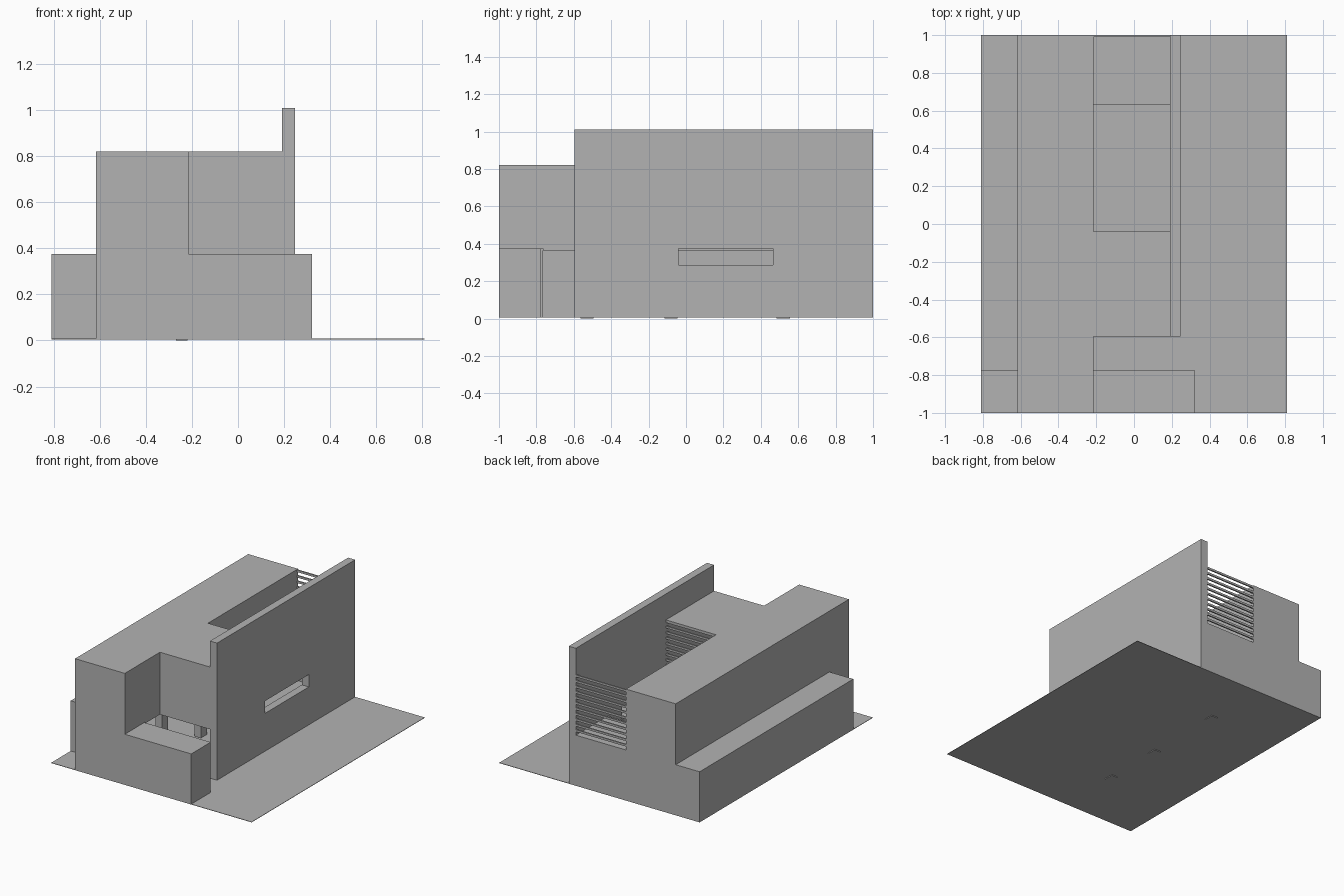
import bpy

cube = bpy.data.objects.get("Cube")
if cube:
    bpy.data.objects.remove(cube, do_unlink=True)

grey = bpy.data.materials.new("plain grey")
grey.use_nodes = True
color = (0.45, 0.45, 0.45, 1)
grey.diffuse_color = color
grey.node_tree.nodes["Principled BSDF"].inputs["Base Color"].default_value = color


def box(name, x, y, z):
    """Box spanning the given (low, high) ranges."""
    spans = (x, y, z)
    bpy.ops.mesh.primitive_cube_add(size=1, location=[(a + b) / 2 for a, b in spans])
    ob = bpy.context.object
    ob.name = name
    ob.scale = [b - a for a, b in spans]
    bpy.ops.object.transform_apply(location=False, rotation=False, scale=True)
    ob.data.materials.append(grey)
    return ob


# Shared levels and lines
GROUND, DECK, ROOF, TOP = 0.008, 0.375, 0.82, 1.01
WEST, UPPER_W, UPPER_E, WALL_W, WALL_E = -0.81, -0.617, -0.215, 0.19, 0.247
FRONT, PORCH, FACADE, COURT, VOID, BACK = -1, -0.775, -0.595, -0.04, 0.63, 1
T = 0.01
storey, slab = (GROUND, DECK), (DECK - T, DECK)

# Site and low front block
box("ground_plate", (WEST, -WEST), (FRONT, BACK), (GROUND - 0.003, GROUND))
box("front_block", (UPPER_W, 0.322), (FRONT, PORCH), storey)

# Open ground storey: outer walls and deck slabs around the courtyard
box("side_wall", (WEST, WEST + T), (PORCH, BACK), storey)
box("wing_front_wall", (WEST + T, UPPER_W), (PORCH, PORCH + T), storey)
box("back_wall", (WEST + T, WALL_W), (BACK - T, BACK), storey)
box("wing_deck", (WEST + T, UPPER_E), (PORCH + T, BACK - T), slab)
box("room_floor", (UPPER_E, WALL_W), (FACADE, COURT), slab)
box("terrace_floor", (UPPER_E, WALL_W), (VOID, BACK - T), slab)

# Columns, with feet just below the ground plate
for i, y in enumerate((-0.53, -0.08, 0.52)):
    box(f"column_{i + 1}", (-0.27, -0.22), (y - 0.035, y + 0.035), (0, DECK - T))

# Upper storey: long volume and hollow room beside it
box("upper_volume", (UPPER_W, UPPER_E), (FRONT, BACK), (DECK, ROOF))
box("room_front_wall", (UPPER_E, WALL_W), (FACADE, FACADE + T), (DECK, ROOF))
box("room_roof", (UPPER_E, WALL_W), (FACADE + T, COURT), (ROOF - T, ROOF))

# Tall wall with a long low window
wall = box("tall_wall", (WALL_W, WALL_E), (FACADE, BACK), (GROUND, TOP))
cutter = box("window_cutter", (0.1, 0.4), (COURT, 0.465), (0.285, DECK))
cutter.hide_render = True
cutter.hide_viewport = True
cutter.display_type = 'WIRE'
cut = wall.modifiers.new("window", 'BOOLEAN')
cut.object = cutter
cut.operation = 'DIFFERENCE'
cut.solver = 'EXACT'


# Horizontal louvres on the courtyard facade and the terrace end
def louvres(name, y):
    z = DECK + 0.025
    slat = box(name, (UPPER_E, WALL_W), (y - T, y), (z, z + 0.015))
    rows = slat.modifiers.new("rows", 'ARRAY')
    rows.count = 11
    rows.use_relative_offset = False
    rows.use_constant_offset = True
    rows.constant_offset_displace = (0, 0, 0.04)


louvres("courtyard_louvres", COURT)
louvres("terrace_louvres", BACK)
